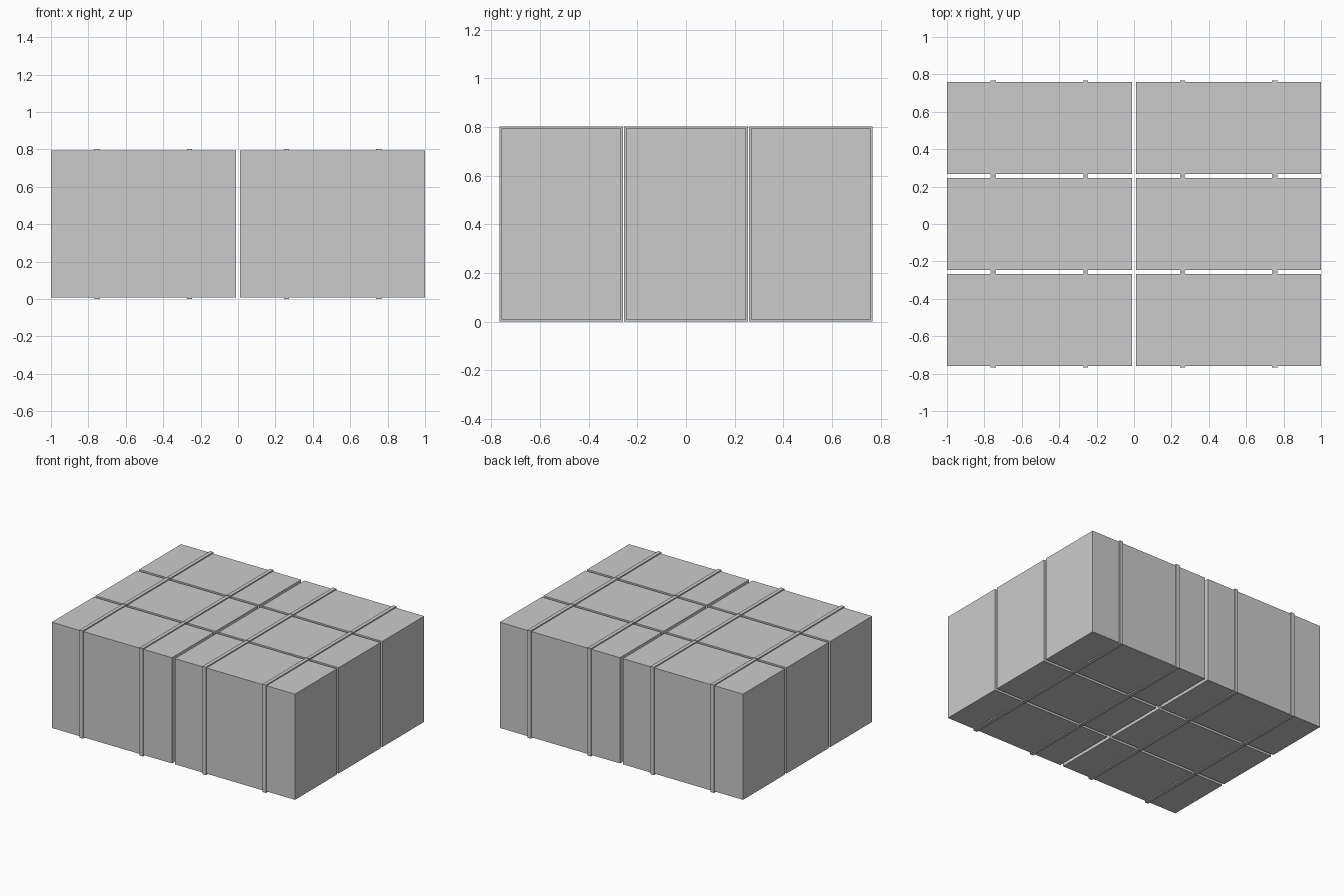
import bpy, bmesh

if "Cube" in bpy.data.objects:
    bpy.data.objects.remove(bpy.data.objects["Cube"])

BALE = (0.988, 0.492, 0.786)      # bale body size
STRAP_W, STRAP_T = 0.028, 0.008   # strap width and how far it stands proud
PITCH_X, PITCH_Y = 1.012, 0.513   # spacing of the stack
MID_Z = BALE[2] / 2 + STRAP_T


def make_object(name, bm, loc):
    bmesh.ops.recalc_face_normals(bm, faces=bm.faces)
    mesh = bpy.data.meshes.new(name)
    bm.to_mesh(mesh)
    bm.free()
    obj = bpy.data.objects.new(name, mesh)
    obj.location = loc
    bpy.context.collection.objects.link(obj)
    return obj


def bale(name, loc):
    bm = bmesh.new()
    bmesh.ops.create_cube(bm, size=1)
    bmesh.ops.scale(bm, vec=BALE, verts=bm.verts)
    return make_object(name, bm, loc)


def strap(name, loc):
    # rectangular cross-section swept round the bale as a closed band
    bm = bmesh.new()
    section = [(-STRAP_W / 2, -0.001), (STRAP_W / 2, -0.001),
               (STRAP_W / 2, STRAP_T), (-STRAP_W / 2, STRAP_T)]
    rings = [[bm.verts.new((x, sy * (BALE[1] / 2 + t), sz * (BALE[2] / 2 + t)))
              for x, t in section]
             for sy, sz in ((-1, -1), (1, -1), (1, 1), (-1, 1))]
    for i in range(4):
        a, b = rings[i], rings[(i + 1) % 4]
        for j in range(4):
            k = (j + 1) % 4
            bm.faces.new((a[j], a[k], b[k], b[j]))
    return make_object(name, bm, loc)


# two columns by three rows of bales, each with two straps
for col in (-0.5, 0.5):
    for row in (-1, 0, 1):
        x, y = col * PITCH_X, row * PITCH_Y
        bale("bale", (x, y, MID_Z))
        for side in (-1, 1):
            strap("bale_strap", (x + side * BALE[0] / 4, y, MID_Z))
